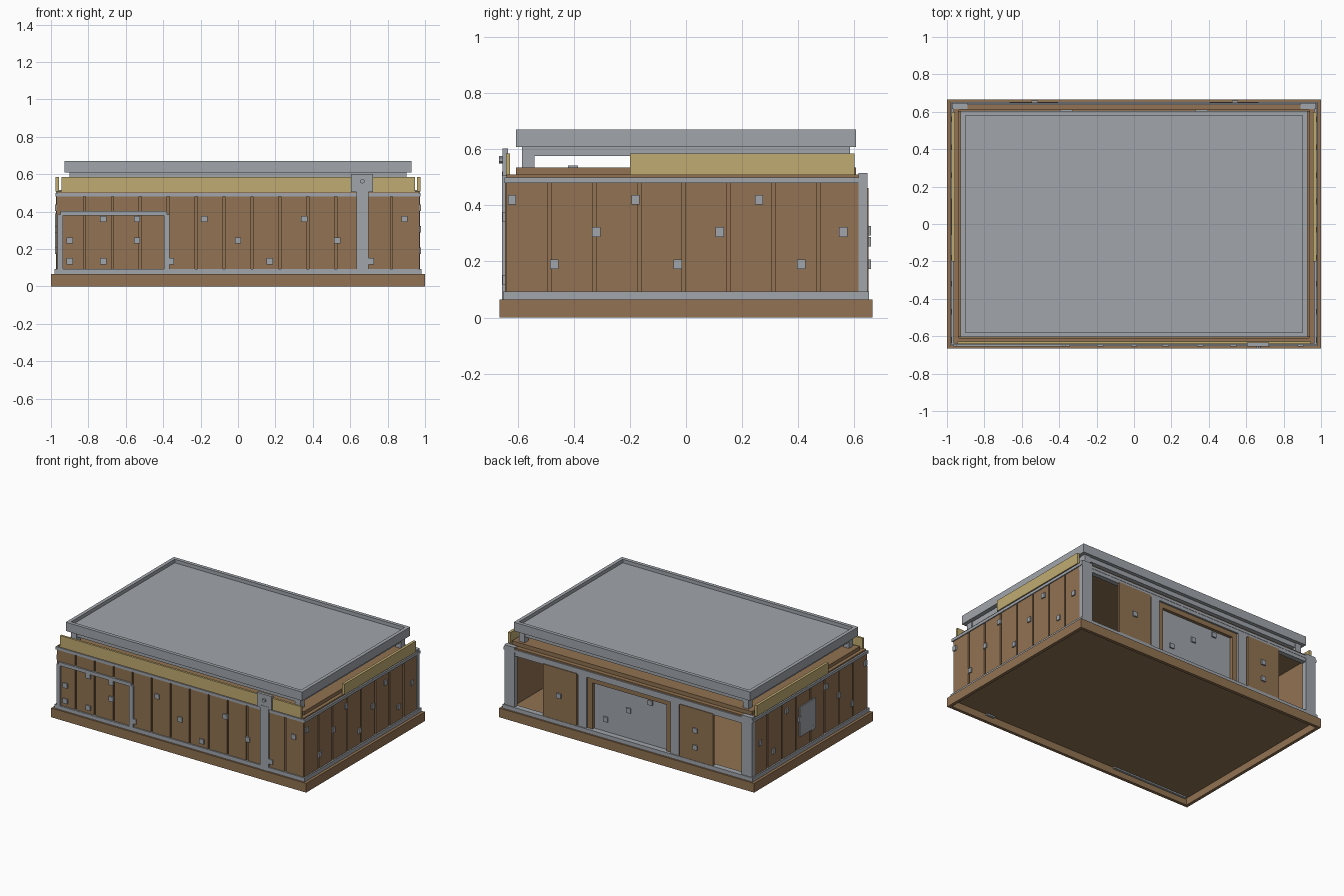
import bpy
import bmesh
from mathutils import Matrix, Vector

if "Cube" in bpy.data.objects:
    bpy.data.objects.remove(bpy.data.objects["Cube"])


def material(name, rgb):
    m = bpy.data.materials.new(name)
    m.use_nodes = True
    m.diffuse_color = (*rgb, 1)
    bsdf = next(n for n in m.node_tree.nodes if n.type == "BSDF_PRINCIPLED")
    bsdf.inputs["Base Color"].default_value = (*rgb, 1)
    return m


BROWN = material("brown boards", (0.285, 0.17, 0.084))
GREY = material("grey metal", (0.355, 0.38, 0.41))
TAN = material("tan panels", (0.53, 0.41, 0.165))


def part(name, mat, boxes):
    """One object from (x0, x1, y0, y1, z0, z1) boxes."""
    bm = bmesh.new()
    for x0, x1, y0, y1, z0, z1 in boxes:
        centre = Vector((x0 + x1, y0 + y1, z0 + z1)) / 2
        size = Matrix.Diagonal((abs(x1 - x0), abs(y1 - y0), abs(z1 - z0), 1))
        bmesh.ops.create_cube(bm, size=1, matrix=Matrix.Translation(centre) @ size)
    mesh = bpy.data.meshes.new(name)
    bm.to_mesh(mesh)
    bm.free()
    mesh.materials.append(mat)
    obj = bpy.data.objects.new(name, mesh)
    bpy.context.collection.objects.link(obj)
    return obj


def ring(x, y, t, z0, z1):
    """Four bars round a rectangle with half sizes x, y."""
    return [(-x, x, -y, t - y, z0, z1), (-x, x, y - t, y, z0, z1),
            (-x, t - x, t - y, y - t, z0, z1), (x - t, x, t - y, y - t, z0, z1)]


def both(boxes):
    return boxes + [(-b, -a, *rest) for a, b, *rest in boxes]


def strips(start, end, count, gap=0.012):
    step = (end - start) / count
    return [(start + i * step + gap / 2, start + (i + 1) * step - gap / 2)
            for i in range(count)]


# Hollow plinth and floor
part("plinth", BROWN, ring(1, 0.665, 0.022, 0, 0.065)
     + [(-0.99, 0.99, -0.655, 0.655, 0.05, 0.064)])
part("bottom_sill", GREY, ring(0.98, 0.653, 0.04, 0.065, 0.093))

# Walls with separate upright boards
part("wall_cores", BROWN, both([(0.935, 0.96, -0.63, 0.625, 0.07, 0.5)])
     + [(-0.96, 0.96, -0.635, -0.61, 0.07, 0.5)])
part("front_boards", BROWN,
     [(a, b, -0.645, -0.63, 0.09, 0.485) for a, b in strips(-0.97, 0.97, 13)])
part("side_boards", BROWN, both(
    [(0.955, 0.97, a, b, 0.09, 0.485) for a, b in strips(-0.645, 0.63, 8)]))
part("top_trim", GREY, ring(0.977, 0.647, 0.03, 0.48, 0.5))
part("wall_cap", BROWN, ring(0.965, 0.64, 0.03, 0.5, 0.51))

# Rivet plates
S = 0.017
front_rows = {0.36: (-0.72, -0.54, -0.18, 0.355, 0.89),
              0.245: (-0.9, -0.54, 0, 0.53),
              0.135: (-0.9, -0.72, -0.36, 0.17, 0.71)}
part("front_rivets", GREY, [(x - S, x + S, -0.654, -0.64, z - S, z + S)
                            for z, xs in front_rows.items() for x in xs])
side_rows = {0.42: -0.62, 0.305: -0.32, 0.19: -0.47}
part("side_rivets", GREY, both(
    [(0.965, 0.979, y - 0.015, y + 0.015, z - S, z + S)
     for z, start in side_rows.items()
     for y in (start, start + 0.44, start + 0.88)]))
part("side_plate", GREY, [(-0.978, -0.965, -0.06, 0.12, 0.18, 0.39)])

# Front door frame
part("front_door_frame", GREY, [
    (-0.965, -0.935, -0.656, -0.635, 0.075, 0.385),
    (-0.395, -0.365, -0.656, -0.635, 0.075, 0.385),
    (-0.95, -0.38, -0.656, -0.635, 0.378, 0.402),
    (-0.965, -0.365, -0.656, -0.635, 0.07, 0.092)])
part("door_frame_foot", GREY, [(-0.965, -0.365, -0.643, -0.628, 0.04, 0.07)])

# Front post with head plate and bolt
part("front_post", GREY, [(0.633, 0.697, -0.656, -0.635, 0.065, 0.52),
                          (0.605, 0.722, -0.654, -0.634, 0.505, 0.602),
                          (0.633, 0.697, -0.643, -0.628, 0.04, 0.07)])
bpy.ops.mesh.primitive_cylinder_add(vertices=6, radius=0.013, depth=0.02,
                                    location=(0.665, -0.656, 0.562),
                                    rotation=(1.5708, 0, 0))
bolt = bpy.context.object
bolt.name = "post_bolt"
bolt.data.materials.append(GREY)

# Back frame: corner posts, inner posts and head beam
part("back_frame", GREY, both([(0.89, 0.972, 0.615, 0.647, 0.09, 0.515),
                               (0.33, 0.395, 0.605, 0.645, 0.09, 0.48)])
     + [(-0.97, 0.97, 0.61, 0.645, 0.455, 0.485)])

# Back centre opening with grey shutter
part("shutter_surround", BROWN, both([(0.29, 0.33, 0.595, 0.632, 0.09, 0.46)])
     + [(-0.29, 0.29, 0.595, 0.632, 0.42, 0.46)])
part("shutter", GREY, [(-0.3, 0.3, 0.59, 0.61, 0.085, 0.43)])
part("shutter_rivets", GREY, [(x - S, x + S, 0.605, 0.62, z - S, z + S)
                              for x, z in ((0.2, 0.18), (0.02, 0.29), (-0.15, 0.39))])

# Back doors, slid half open
part("back_doors", BROWN, both([(0.405, 0.665, 0.632, 0.65, 0.085, 0.462)]))
part("back_door_rivets", GREY, [(x - S, x + S, 0.645, 0.66, z - S, z + S)
                                for x, z in ((0.54, 0.27), (-0.53, 0.31), (-0.53, 0.19))])

# Deck and low parapet panels
part("deck", BROWN, [(-0.94, 0.94, -0.605, 0.605, 0.505, 0.535)])
part("deck_hatch_handle", GREY, [(0.62, 0.66, -0.42, -0.385, 0.53, 0.542)])
part("front_parapet", TAN, [(-0.945, 0.945, -0.642, -0.627, 0.505, 0.585)])
part("side_parapets", TAN, both([(0.957, 0.976, -0.2, 0.6, 0.508, 0.585)]))

# Raised roof tray on corner legs
part("roof_legs", GREY, [(sx * 0.855, sx * 0.9, sy * 0.54, sy * 0.585, 0.53, 0.615)
                         for sx in (-1, 1) for sy in (-1, 1)])
part("roof_under_frame", GREY, ring(0.895, 0.58, 0.03, 0.575, 0.615))
part("roof_slab", GREY, [(-0.91, 0.91, -0.59, 0.59, 0.61, 0.645)])
part("roof_rim", GREY, ring(0.927, 0.605, 0.025, 0.608, 0.67))
